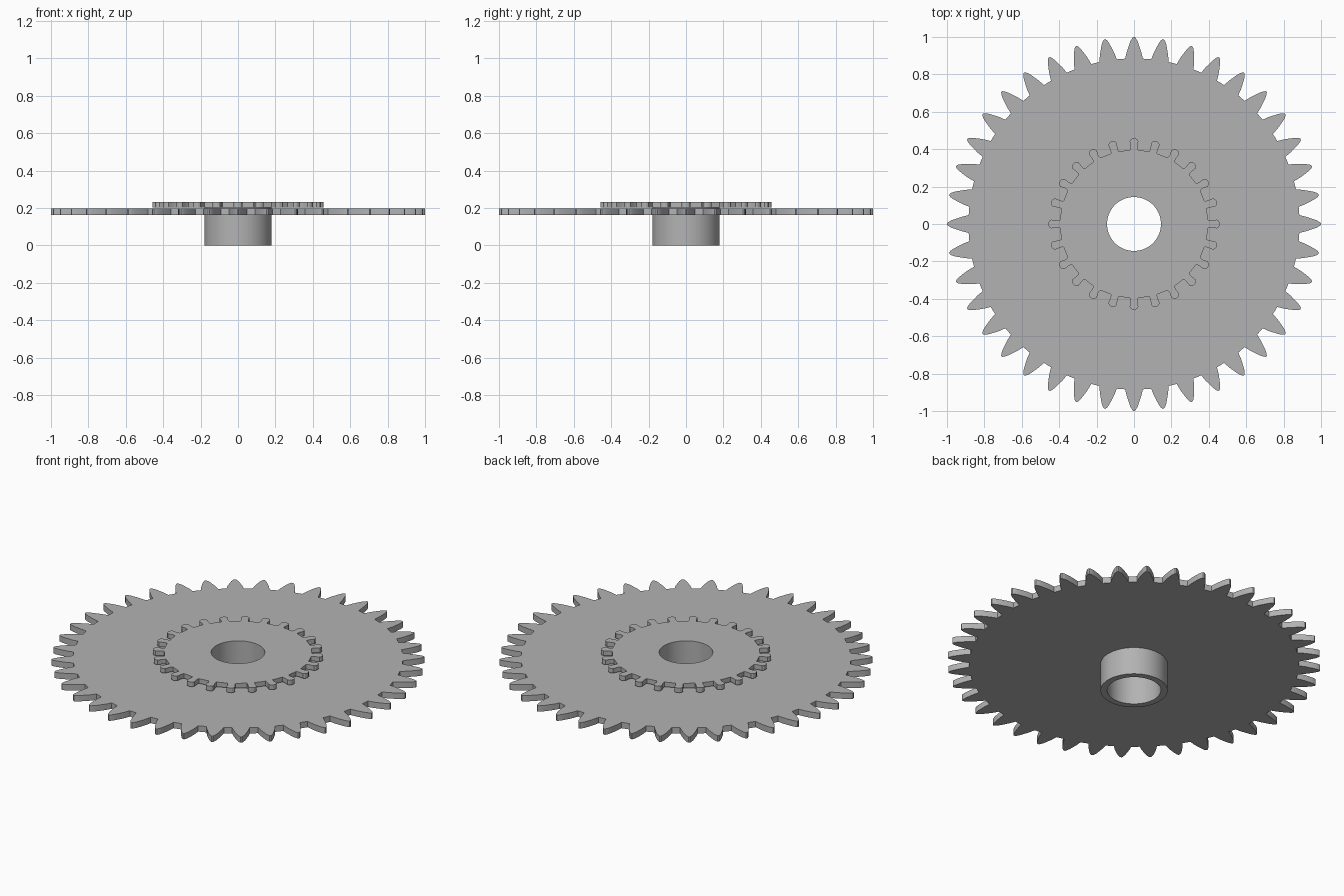
import bpy
import bmesh
from math import sin, cos, pi, tau, radians

if "Cube" in bpy.data.objects:
    bpy.data.objects.remove(bpy.data.objects["Cube"], do_unlink=True)

# One plain grey for everything
grey = bpy.data.materials.new("plain_grey")
grey.use_nodes = True
grey.diffuse_color = (0.45, 0.45, 0.45, 1)
grey.node_tree.nodes["Principled BSDF"].inputs["Base Color"].default_value = grey.diffuse_color

BORE, HUB = 0.144, 0.18
HUB_TOP = 0.204


def circle(radius, count=96):
    return [(radius * cos(tau * i / count), radius * sin(tau * i / count)) for i in range(count)]


def gear_outline(teeth, half_tooth):
    """Repeat a tooth, given as (height from centre, half width) from root to tip."""
    tooth = [(h, -w) for h, w in half_tooth] + [(h, w) for h, w in reversed(half_tooth)]
    points = []
    for i in range(teeth):
        a = tau * i / teeth
        points += [(h * cos(a) - w * sin(a), h * sin(a) + w * cos(a)) for h, w in tooth]
    return points


def pierced_plate(name, outline, hole, bottom, top):
    """Extrude an outline with a round hole between two heights."""
    curve = bpy.data.curves.new(name + "_profile", "CURVE")
    curve.dimensions = "2D"
    curve.fill_mode = "BOTH"
    curve.extrude = (top - bottom) / 2
    for loop in (outline, circle(hole)):
        spline = curve.splines.new("POLY")
        spline.points.add(len(loop) - 1)
        for point, (x, y) in zip(spline.points, loop):
            point.co = (x, y, 0, 1)
        spline.use_cyclic_u = True
    helper = bpy.data.objects.new(name + "_profile", curve)
    bpy.context.collection.objects.link(helper)
    graph = bpy.context.evaluated_depsgraph_get()
    mesh = bpy.data.meshes.new_from_object(helper.evaluated_get(graph))
    bpy.data.objects.remove(helper, do_unlink=True)

    # Weld caps to walls and face everything outward
    bm = bmesh.new()
    bm.from_mesh(mesh)
    bmesh.ops.remove_doubles(bm, verts=bm.verts, dist=0.0001)
    bmesh.ops.translate(bm, verts=bm.verts, vec=(0, 0, (top + bottom) / 2))
    bmesh.ops.recalc_face_normals(bm, faces=bm.faces)
    bm.to_mesh(mesh)
    bm.free()
    mesh.name = name
    mesh.materials.clear()
    mesh.materials.append(grey)
    part = bpy.data.objects.new(name, mesh)
    bpy.context.collection.objects.link(part)
    bpy.ops.object.select_all(action="DESELECT")
    part.select_set(True)
    bpy.context.view_layer.objects.active = part
    bpy.ops.object.shade_smooth_by_angle(angle=radians(25))
    return part


# Large gear with long tapered teeth
large_tooth = [(0.884, 0.047), (0.92, 0.039), (0.95, 0.029),
               (0.975, 0.02), (0.992, 0.011), (1.0, 0.004)]
pierced_plate("large_gear", gear_outline(40, large_tooth), HUB, 0.162, 0.197)

# Small gear with short round-headed teeth
small_tooth = [(0.396, 0.021), (0.415, 0.019), (0.43, 0.022),
               (0.442, 0.023), (0.452, 0.017), (0.457, 0.007)]
pierced_plate("small_gear", gear_outline(24, small_tooth), BORE, HUB_TOP, 0.232)

# Hollow hub carrying both gears
pierced_plate("hub", circle(HUB), BORE, 0, HUB_TOP)
